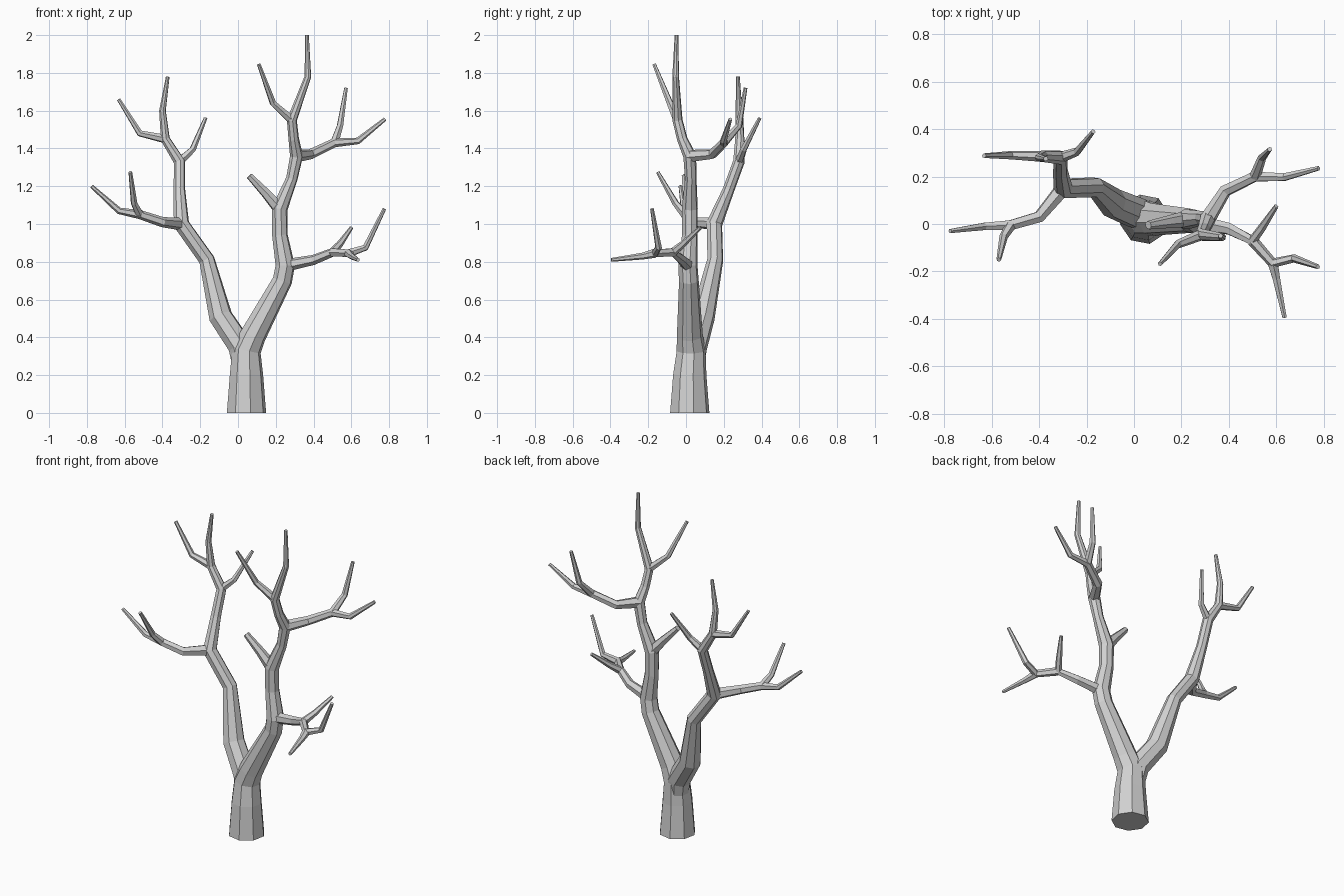
import bpy, bmesh, math
from mathutils import Vector

default_cube = bpy.data.objects.get("Cube")
if default_cube:
    bpy.data.objects.remove(default_cube)

# One plain grey for the whole tree
grey = (.64, .64, .64, 1)
bark = bpy.data.materials.new("grey_bark")
bark.use_nodes = True
bark.diffuse_color = grey
shader = next(n for n in bark.node_tree.nodes if n.type == "BSDF_PRINCIPLED")
shader.inputs["Base Color"].default_value = grey
shader.inputs["Roughness"].default_value = .8


def limb(name, points, radii, sides=6):
    """Flat-sided tapering tube that follows the points, closed at both ends."""
    points = [Vector(p) for p in points]
    steps = [(b - a).normalized() for a, b in zip(points, points[1:])]
    tangents = [steps[0]]
    tangents += [(a + b).normalized() for a, b in zip(steps, steps[1:])]
    tangents.append(steps[-1])

    bm = bmesh.new()
    rings = []
    side = Vector((math.sin(.2), -math.cos(.2), 0))
    previous = Vector((0, 0, 1))
    for point, tangent, radius in zip(points, tangents, radii):
        # Carry the frame along the path without twisting it
        side = previous.rotation_difference(tangent) @ side
        side = (side - tangent * side.dot(tangent)).normalized()
        across = tangent.cross(side)
        previous = tangent
        ring = []
        for i in range(sides):
            angle = math.tau * i / sides
            offset = side * math.cos(angle) + across * math.sin(angle)
            ring.append(bm.verts.new(point + offset * radius))
        rings.append(ring)
    for low, high in zip(rings, rings[1:]):
        for i in range(sides):
            j = (i + 1) % sides
            bm.faces.new((low[i], low[j], high[j], high[i]))
    bm.faces.new(list(reversed(rings[0])))
    bm.faces.new(rings[-1])
    bmesh.ops.recalc_face_normals(bm, faces=bm.faces)

    mesh = bpy.data.meshes.new(name)
    bm.to_mesh(mesh)
    bm.free()
    mesh.materials.append(bark)
    obj = bpy.data.objects.new(name, mesh)
    bpy.context.collection.objects.link(obj)
    return obj


def twig(name, joint, kink, tip):
    """Thin bent twig growing out of a joint."""
    limb(name, (joint, kink, tip), (.024, .018, .01))


def branch(name, joint, bend, fork, kink, tip):
    """Side branch that bends, reaches a fork and runs on as a twig."""
    limb(name, (joint, bend, fork, kink, tip), (.034, .027, .024, .018, .01))


# Forks shared by the limbs
left_low = (.25, .01, .78)
left_mid = (.22, .02, 1.08)
left_high = (.31, .02, 1.36)
left_crown = (.285, -.045, 1.55)
left_low_fork = (.5, -.07, .85)
left_front_fork = (.585, -.165, .845)
left_back_fork = (.51, .2, 1.43)
right_low = (-.3, .15, 1)
right_high = (-.31, .28, 1.33)
right_crown = (-.385, .285, 1.45)
right_low_fork = (-.52, -.005, 1.05)

# Trunk, running on into the taller left limb
limb("trunk_and_left_limb",
     ((.045, .02, 0), (.045, .02, .2), (.045, .027, .33), (.08, .02, .41),
      (.235, .015, .7), left_low, (.222, .02, .94), left_mid,
      (.285, .025, 1.24), left_high, (.295, -.02, 1.45), left_crown,
      (.37, -.055, 1.78), (.365, -.05, 2)),
     (.106, .09, .078, .07, .053, .052, .042, .043,
      .031, .035, .028, .027, .018, .01), sides=8)

# Right limb, rooted inside the trunk
limb("right_limb",
     ((.035, .03, .2), (.015, .045, .35), (-.092, .09, .51),
      (-.165, .155, .81), right_low, (-.31, .225, 1.18), right_high,
      right_crown, (-.4, .28, 1.6), (-.372, .275, 1.78)),
     (.055, .068, .064, .043, .043, .031, .031, .025, .018, .01), sides=8)

# Left limb: low branch
branch("left_low_branch", left_low, (.4, -.02, .81), left_low_fork,
       (.54, -.015, .895), (.6, .075, .98))
limb("left_front_branch",
     (left_low_fork, left_front_fork, (.675, -.145, .875), (.775, -.18, 1.08)),
     (.024, .023, .018, .01))
twig("left_front_twig", left_front_fork, (.6, -.23, .83), (.635, -.395, .81))

# Left limb: short stub, back branch and crown twig
limb("left_stub", (left_mid, (.15, .01, 1.16), (.06, -.005, 1.255)),
     (.036, .027, .018))
branch("left_back_branch", left_high, (.385, .14, 1.37), left_back_fork,
       (.635, .198, 1.44), (.778, .235, 1.555))
twig("left_back_twig", left_back_fork, (.54, .28, 1.52), (.572, .315, 1.72))
twig("left_crown_twig", left_crown, (.185, -.085, 1.64), (.11, -.168, 1.845))

# Right limb: low branch and upper twigs
branch("right_low_branch", right_low, (-.4, .03, 1.01), right_low_fork,
       (-.63, -.01, 1.07), (-.775, -.03, 1.2))
twig("right_low_twig", right_low_fork, (-.55, -.055, 1.11), (-.57, -.15, 1.275))
twig("right_inner_twig", right_high, (-.24, .305, 1.395), (-.172, .39, 1.56))
twig("right_outer_twig", right_crown, (-.52, .29, 1.48), (-.632, .288, 1.66))
